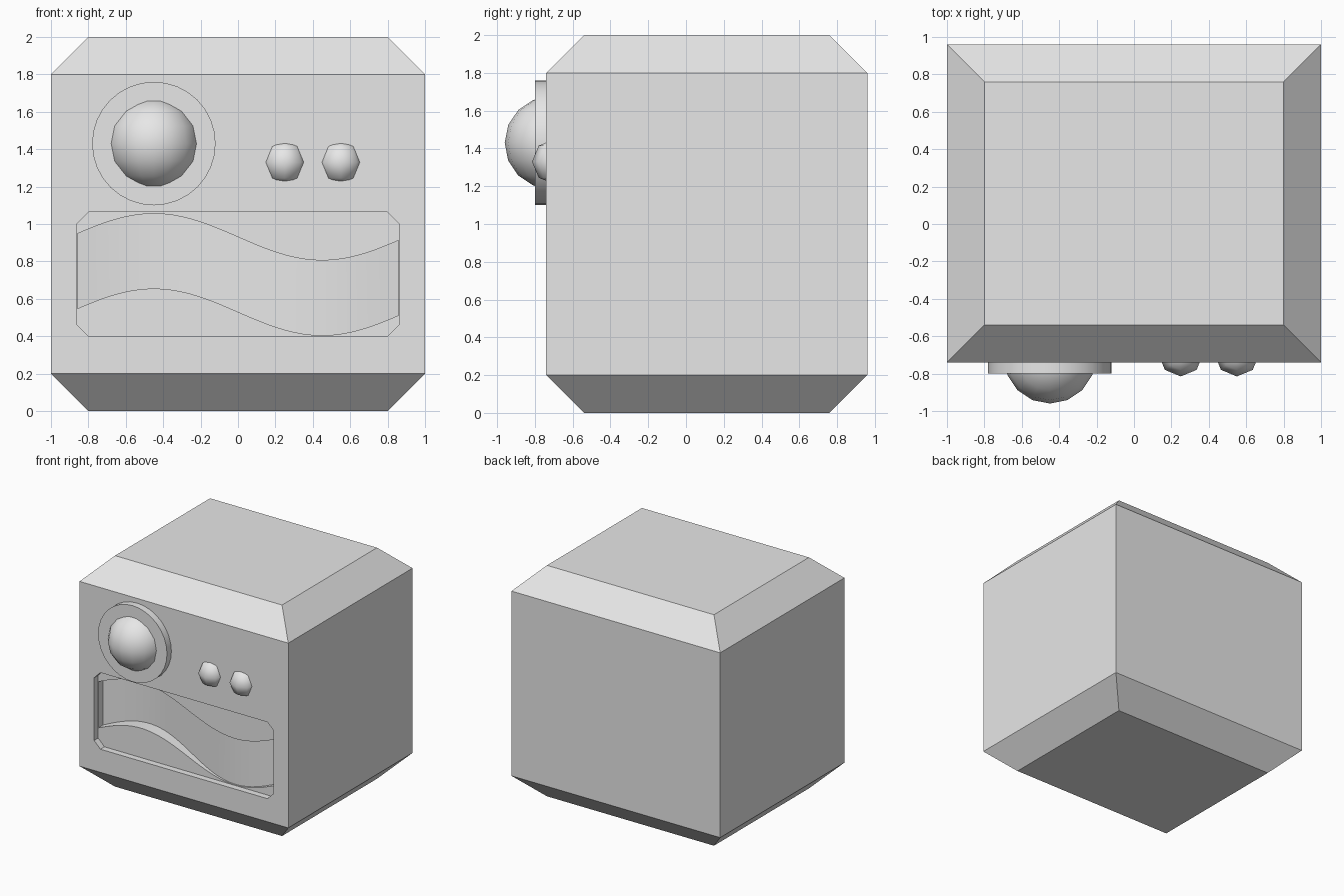
import bpy, bmesh, math
from mathutils import Matrix

default_cube = bpy.data.objects.get("Cube")
if default_cube:
    bpy.data.objects.remove(default_cube, do_unlink=True)

grey = bpy.data.materials.new("plain grey")
grey.use_nodes = True
grey.diffuse_color = (0.8, 0.8, 0.8, 1)
grey.node_tree.nodes["Principled BSDF"].inputs["Base Color"].default_value = (0.8, 0.8, 0.8, 1)

FRONT, BACK = -0.74, 0.96


def finish(name, bm):
    bmesh.ops.recalc_face_normals(bm, faces=bm.faces[:])
    mesh = bpy.data.meshes.new(name)
    bm.to_mesh(mesh)
    bm.free()
    mesh.materials.append(grey)
    obj = bpy.data.objects.new(name, mesh)
    bpy.context.scene.collection.objects.link(obj)
    return obj


def activate(obj):
    bpy.ops.object.select_all(action="DESELECT")
    obj.select_set(True)
    bpy.context.view_layer.objects.active = obj


def loft(name, rings):
    """Closed solid through rings with equal point counts."""
    bm = bmesh.new()
    loops = [[bm.verts.new(p) for p in ring] for ring in rings]
    count = len(loops[0])
    for a, b in zip(loops, loops[1:]):
        for i in range(count):
            j = (i + 1) % count
            bm.faces.new((a[i], a[j], b[j], b[i]))
    bm.faces.new(loops[0])
    bm.faces.new(loops[-1])
    return finish(name, bm)


def rectangle(inset, z):
    x, y0, y1 = 1 - inset, FRONT + inset, BACK - inset
    return [(-x, y0, z), (x, y0, z), (x, y1, z), (-x, y1, z)]


def carve(body, cutter):
    cutter.hide_render = True
    activate(body)
    mod = body.modifiers.new("carve", "BOOLEAN")
    mod.operation = "DIFFERENCE"
    mod.solver = "EXACT"
    mod.object = cutter
    bpy.ops.object.modifier_apply(modifier=mod.name)
    bpy.data.objects.remove(cutter, do_unlink=True)


# Box with chamfered top and bottom
body = loft("body", [rectangle(0.2, 0), rectangle(0, 0.2), rectangle(0, 1.8), rectangle(0.2, 2)])

# Shallow window with clipped corners
w, low, high, c = 0.86, 0.40, 1.063, 0.06
outline = [(-w + c, low), (w - c, low), (w, low + c), (w, high - c),
           (w - c, high), (-w + c, high), (-w, high - c), (-w, low + c)]
carve(body, loft("window_cutter", [[(x, y, z) for x, z in outline] for y in (FRONT - 0.1, FRONT + 0.055)]))

# Wavy channel with a gently rolling floor inside the window
rings = []
steps = 40
for i in range(steps + 1):
    x = 0.859 * (2 * i / steps - 1)
    wave = math.sin(2 * math.pi * x / 1.8)
    z = 0.53 - 0.125 * wave
    floor = FRONT + 0.115 - 0.05 * wave
    rings.append([(x, FRONT - 0.1, z), (x, floor, z), (x, floor, z + 0.4), (x, FRONT - 0.1, z + 0.4)])
carve(body, loft("channel_cutter", rings))
activate(body)
bpy.ops.object.shade_smooth_by_angle(angle=math.radians(30))

# Round plate behind the large knob
bm = bmesh.new()
bmesh.ops.create_cone(bm, cap_ends=True, segments=32, radius1=0.33, radius2=0.33, depth=0.08,
                      matrix=Matrix.Translation((-0.45, FRONT - 0.02, 1.43)) @ Matrix.Rotation(math.pi / 2, 4, "X"))
plate = finish("knob_plate", bm)
activate(plate)
bpy.ops.object.shade_smooth_by_angle(angle=math.radians(30))


# Ball knobs set into the front
def ball(name, x, y, z, radius, segments, rows):
    bm = bmesh.new()
    bmesh.ops.create_uvsphere(bm, u_segments=segments, v_segments=rows, radius=radius,
                              matrix=Matrix.Translation((x, y, z)))
    activate(finish(name, bm))
    bpy.ops.object.shade_smooth()


ball("large_knob", -0.45, -0.715, 1.43, 0.245, 16, 8)
for name, x in (("inner_button", 0.25), ("outer_button", 0.55)):
    ball(name, x, -0.695, 1.33, 0.12, 8, 4)
